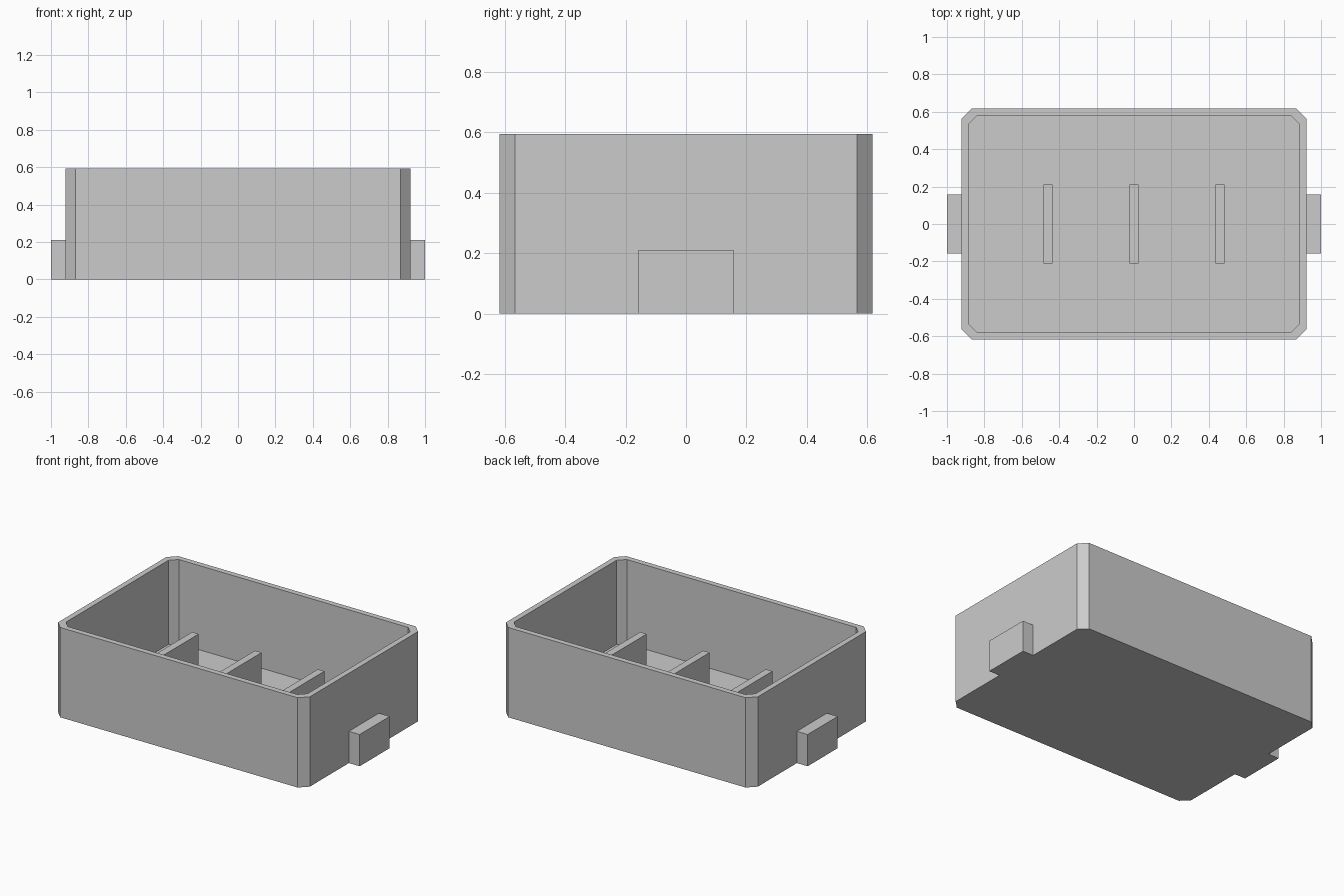
import bpy
import bmesh

cube = bpy.data.objects.get("Cube")
if cube:
    bpy.data.objects.remove(cube, do_unlink=True)

HEIGHT, FLOOR = 0.594, 0.037

grey = bpy.data.materials.new("light grey plastic")
grey.use_nodes = True
colour = (0.6, 0.6, 0.6, 1)
grey.diffuse_color = colour
grey.node_tree.nodes["Principled BSDF"].inputs["Base Color"].default_value = colour


def add_object(name, bm):
    bmesh.ops.recalc_face_normals(bm, faces=bm.faces)
    mesh = bpy.data.meshes.new(name)
    bm.to_mesh(mesh)
    bm.free()
    mesh.materials.append(grey)
    obj = bpy.data.objects.new(name, mesh)
    bpy.context.collection.objects.link(obj)
    return obj


def add_block(name, low, high):
    bm = bmesh.new()
    bmesh.ops.create_cube(bm, size=1)
    for v in bm.verts:
        for i in range(3):
            v.co[i] = high[i] if v.co[i] > 0 else low[i]
    return add_object(name, bm)


def chamfered_ring(bm, x, y, cx, cy, z):
    """Rectangle with cut corners, anticlockwise from the right side."""
    pts = [(x, y - cy), (x - cx, y), (cx - x, y), (-x, y - cy),
           (-x, cy - y), (cx - x, -y), (x - cx, -y), (x, cy - y)]
    return [bm.verts.new((px, py, z)) for px, py in pts]


# Open tray: outer wall, rim, inner wall and floor
bm = bmesh.new()
rings = [
    chamfered_ring(bm, 0.921, 0.617, 0.052, 0.052, 0),
    chamfered_ring(bm, 0.921, 0.617, 0.052, 0.052, HEIGHT),
    chamfered_ring(bm, 0.884, 0.58, 0.045, 0.045, HEIGHT),
    chamfered_ring(bm, 0.884, 0.58, 0.045, 0.045, FLOOR),
]
for a, b in zip(rings, rings[1:]):
    for i in range(len(a)):
        j = (i + 1) % len(a)
        bm.faces.new((a[i], a[j], b[j], b[i]))
bm.faces.new(rings[0])
bm.faces.new(rings[-1])
add_object("tray", bm)

# Three short dividers standing on the floor
for name, x in (("right", -0.46), ("middle", 0), ("left", 0.46)):
    add_block(name + "_divider", (x - 0.024, -0.212, FLOOR), (x + 0.024, 0.212, 0.35))

# Side tabs
add_block("left_tab", (0.921, -0.157, 0), (1, 0.157, 0.21))
add_block("right_tab", (-1, -0.157, 0), (-0.921, 0.157, 0.21))
